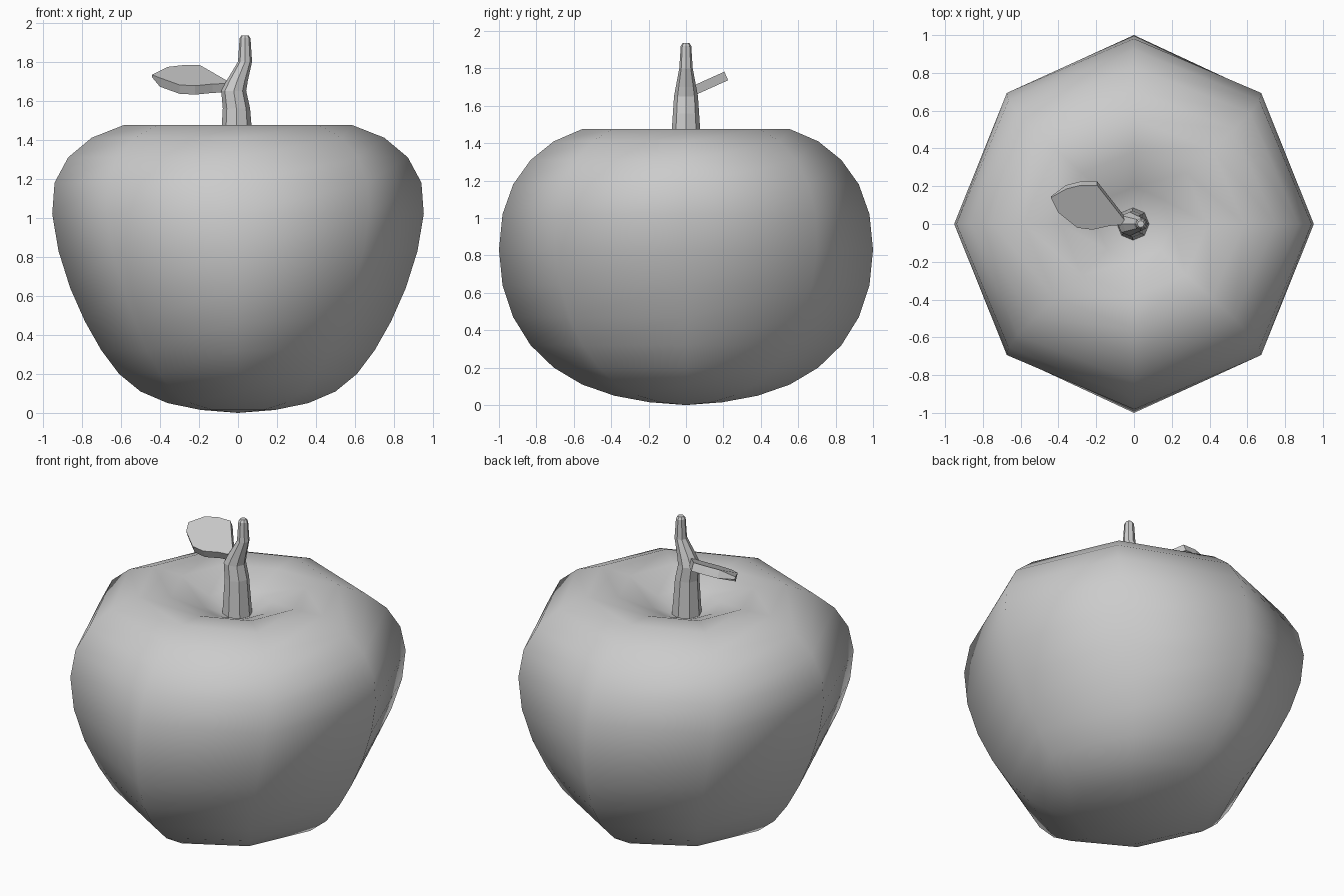
import bpy, bmesh
from math import sin, cos, pi, radians
from mathutils import Vector

if "Cube" in bpy.data.objects:
    bpy.data.objects.remove(bpy.data.objects["Cube"])


def make_object(name, bm, smooth):
    bmesh.ops.recalc_face_normals(bm, faces=bm.faces[:])
    for f in bm.faces:
        f.smooth = smooth
    me = bpy.data.meshes.new(name)
    bm.to_mesh(me)
    bm.free()
    ob = bpy.data.objects.new(name, me)
    bpy.context.collection.objects.link(ob)
    return ob


def bridge(bm, a, b):
    n = len(a)
    for i in range(n):
        bm.faces.new((a[i], a[(i + 1) % n], b[(i + 1) % n], b[i]))


def fan(bm, ring, tip):
    n = len(ring)
    for i in range(n):
        bm.faces.new((ring[i], ring[(i + 1) % n], tip))


# Fruit: eight-sided sphere, pinched in x toward the base, dimpled on top
# rows: z, half width in x, half width in y, diagonal factor
rows = [
    (0.015, 0.19, 0.195, 0.96), (0.05, 0.36, 0.383, 0.95),
    (0.11, 0.50, 0.556, 0.94), (0.20, 0.61, 0.707, 0.93),
    (0.32, 0.70, 0.831, 0.94), (0.47, 0.785, 0.924, 0.95),
    (0.64, 0.86, 0.981, 0.97), (0.83, 0.92, 1.00, 0.99),
    (1.02, 0.952, 0.981, 1.0), (1.18, 0.94, 0.924, 1.0),
    (1.31, 0.87, 0.831, 1.0), (1.41, 0.75, 0.707, 1.0),
    (1.475, 0.585, 0.556, 1.0), (1.465, 0.39, 0.383, 1.0),
    (1.39, 0.20, 0.195, 1.0),
]
bm = bmesh.new()
rings = []
for z, rx, ry, d in rows:
    ring = []
    for i in range(8):
        a = i * pi / 4
        k = d if i % 2 else 1.0
        ring.append(bm.verts.new((rx * k * cos(a), ry * k * sin(a), z)))
    rings.append(ring)
for a, b in zip(rings, rings[1:]):
    bridge(bm, a, b)
fan(bm, rings[0], bm.verts.new((0, 0, 0)))
fan(bm, rings[-1], bm.verts.new((0, 0, 1.30)))
make_object("fruit_body", bm, True)

# Stem: bent, tapering eight-sided stalk (z, centre x, radius)
path = [(1.30, -0.005, 0.088), (1.56, -0.008, 0.070), (1.65, -0.022, 0.064),
        (1.70, -0.005, 0.055), (1.80, 0.036, 0.036), (1.92, 0.036, 0.028),
        (1.935, 0.036, 0.018)]
bm = bmesh.new()
rings = [[bm.verts.new((cx + r * cos(i * pi / 4), r * sin(i * pi / 4), z))
          for i in range(8)] for z, cx, r in path]
for a, b in zip(rings, rings[1:]):
    bridge(bm, a, b)
bm.faces.new(rings[0])
bm.faces.new(rings[-1])
make_object("stem", bm, False)

# Leaf: tilted flat outline with a little thickness
outline = [(-0.44, 0.14), (-0.36, 0.185), (-0.28, 0.205), (-0.195, 0.205),
           (-0.05, 0.02), (-0.07, -0.005), (-0.13, -0.01), (-0.22, -0.03),
           (-0.30, -0.02), (-0.40, 0.06)]
down = Vector((0, 0.41, -0.91)) * 0.05
bm = bmesh.new()
top, low = [], []
for i, (x, y) in enumerate(outline):
    p = Vector((x, y, 1.69 + 0.45 * y - (0.02 if i == 0 else 0)))
    top.append(bm.verts.new(p))
    low.append(bm.verts.new(p + down * (0.3 if i == 0 else 1)))
bridge(bm, top, low)
bm.faces.new(top)
bm.faces.new(low)
make_object("leaf", bm, False)
